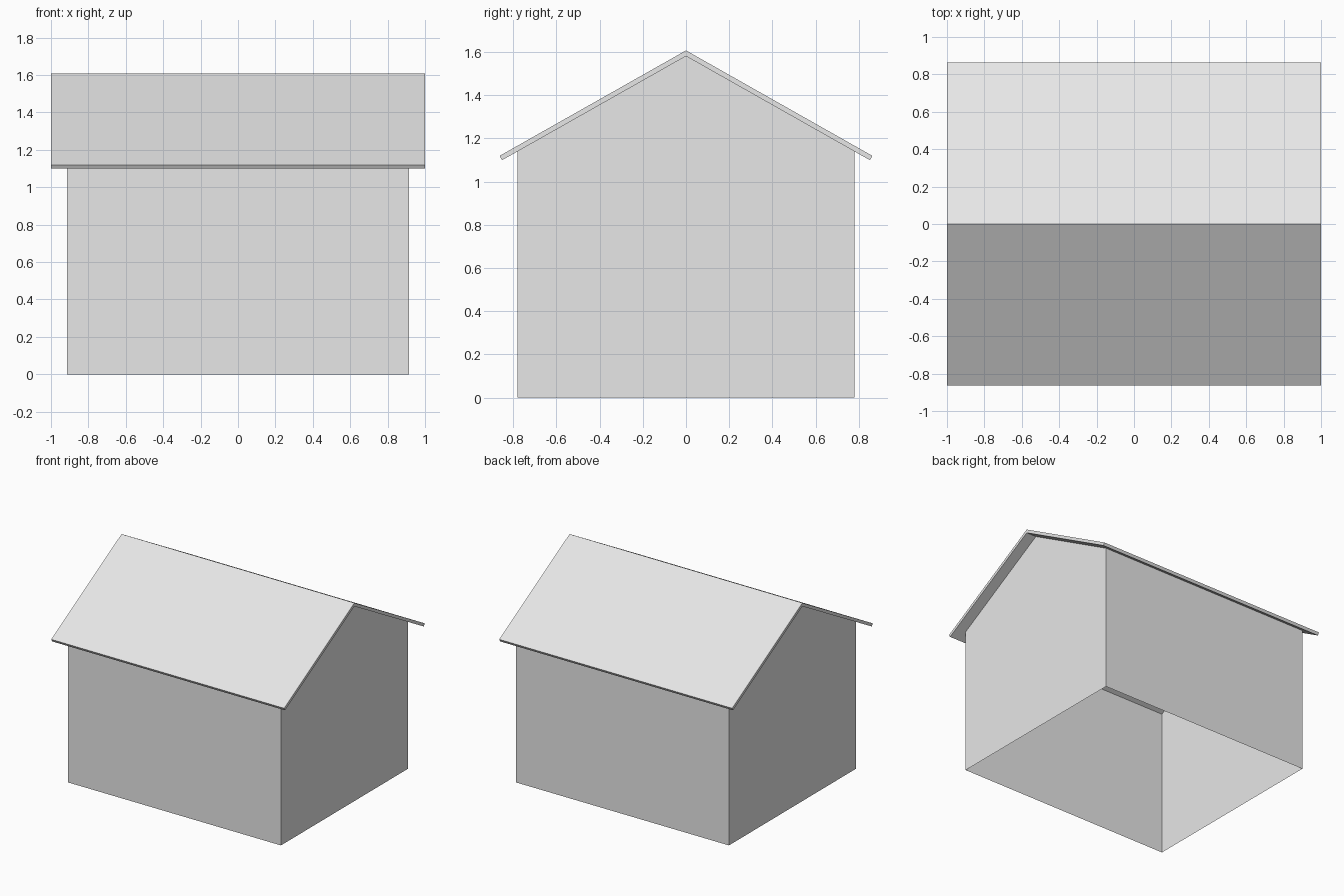
import bpy
import bmesh
from mathutils import Vector

# Remove the default cube
cube = bpy.data.objects.get("Cube")
if cube:
    bpy.data.objects.remove(cube, do_unlink=True)

# Main dimensions
WALL_X, WALL_Y = 0.915, 0.78
ROOF_X, EAVE_Y = 1.0, 0.863
RIDGE_Z, EAVE_Z = 1.607, 1.119
THICKNESS = 0.023

# Roof slope and the line of its underside
down = Vector((EAVE_Y, EAVE_Z - RIDGE_Z)).normalized()
inward = Vector((down.y, -down.x)) * THICKNESS
slope = -down.y / down.x
under_ridge_z = RIDGE_Z - THICKNESS / down.x
wall_top_z = under_ridge_z - slope * WALL_Y

grey = bpy.data.materials.new("light_grey")
grey.use_nodes = True
grey.diffuse_color = (0.8, 0.8, 0.8, 1)
grey.node_tree.nodes["Principled BSDF"].inputs["Base Color"].default_value = (0.8, 0.8, 0.8, 1)


def extrude_profile(name, profile, half_x, open_edges=()):
    """Extrude a closed y-z profile along x, leaving the listed sides open."""
    bm = bmesh.new()
    ends = [[bm.verts.new((x, y, z)) for y, z in profile] for x in (-half_x, half_x)]
    for end in ends:
        bm.faces.new(end)
    count = len(profile)
    for i in range(count):
        if i not in open_edges:
            j = (i + 1) % count
            bm.faces.new((ends[0][i], ends[0][j], ends[1][j], ends[1][i]))
    bmesh.ops.recalc_face_normals(bm, faces=bm.faces)
    mesh = bpy.data.meshes.new(name)
    bm.to_mesh(mesh)
    bm.free()
    mesh.materials.append(grey)
    obj = bpy.data.objects.new(name, mesh)
    bpy.context.collection.objects.link(obj)
    return obj


# Thin walls with gables, open underneath and towards the roof
extrude_profile(
    "walls",
    [(-WALL_Y, 0), (WALL_Y, 0), (WALL_Y, wall_top_z),
     (0, under_ridge_z), (-WALL_Y, wall_top_z)],
    WALL_X, open_edges=(0, 2, 3))

# Pitched roof slab with square-cut eaves
low_y, low_z = EAVE_Y + inward.x, EAVE_Z + inward.y
extrude_profile(
    "roof",
    [(0, RIDGE_Z), (EAVE_Y, EAVE_Z), (low_y, low_z),
     (0, under_ridge_z), (-low_y, low_z), (-EAVE_Y, EAVE_Z)],
    ROOF_X)
